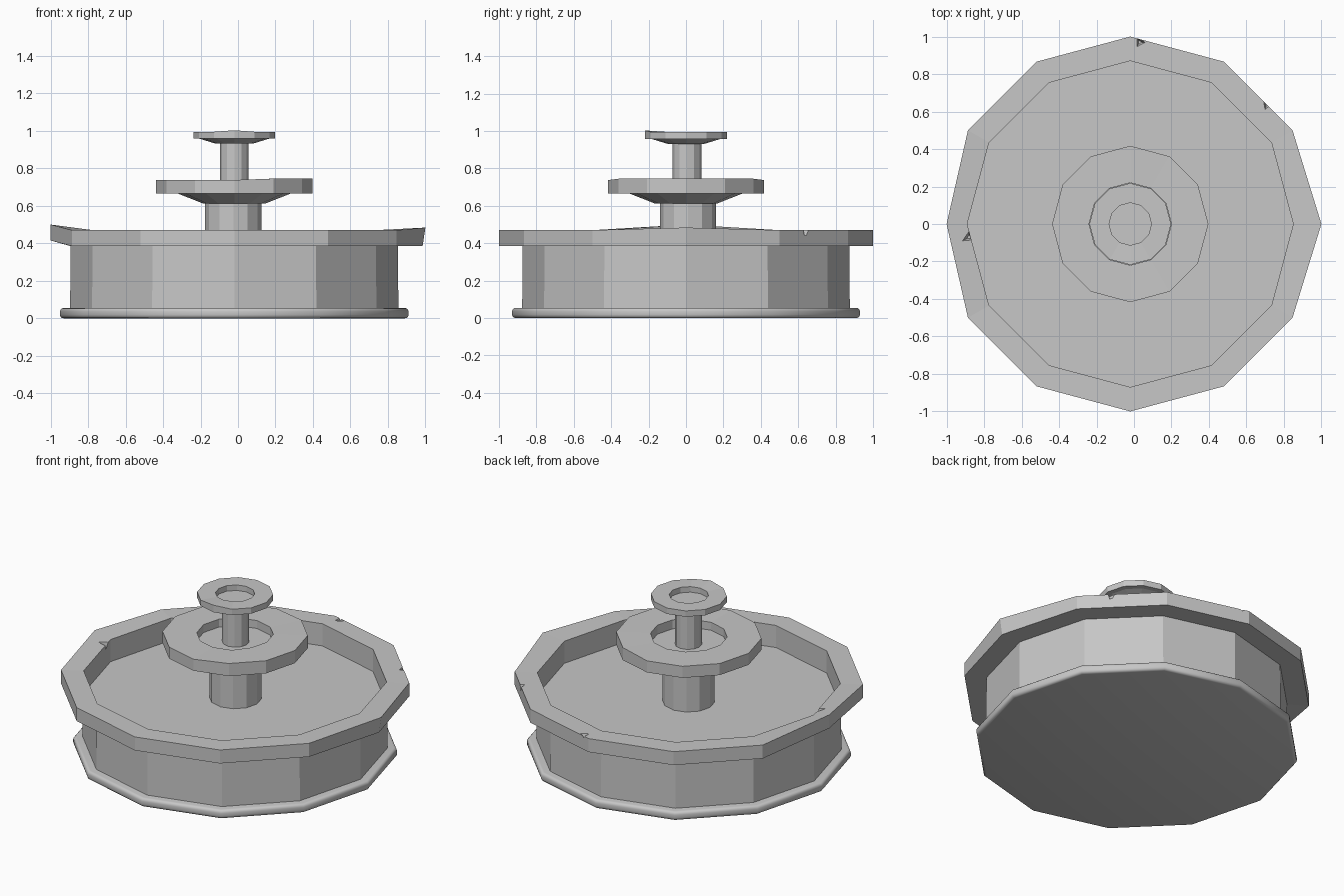
import bpy
import bmesh
import math
from mathutils import Vector

SIDES = 12
CENTRE = Vector((-0.02, 0.0, 0.0))

cube = bpy.data.objects.get("Cube")
if cube:
    bpy.data.objects.remove(cube, do_unlink=True)

stone = bpy.data.materials.new("grey stone")
stone.use_nodes = True
stone.diffuse_color = (0.57, 0.57, 0.57, 1)
bsdf = stone.node_tree.nodes["Principled BSDF"]
bsdf.inputs["Base Color"].default_value = (0.57, 0.57, 0.57, 1)
bsdf.inputs["Roughness"].default_value = 0.8


def make_object(name, bm):
    mesh = bpy.data.meshes.new(name)
    bm.to_mesh(mesh)
    bm.free()
    mesh.materials.append(stone)
    obj = bpy.data.objects.new(name, mesh)
    bpy.context.collection.objects.link(obj)
    return obj


def lathe(name, profile, shift=(0, 0, 0), adjust=None):
    """Turn a (radius, height) profile, bottom to top, into a closed solid."""
    bm = bmesh.new()
    rings = []
    for r, z in profile:
        ring = []
        for i in range(SIDES):
            a = math.tau * i / SIDES
            ring.append(bm.verts.new(
                Vector((r * math.cos(a), r * math.sin(a), z)) + CENTRE + Vector(shift)))
        rings.append(ring)
    for low, high in zip(rings, rings[1:]):
        for i in range(SIDES):
            j = (i + 1) % SIDES
            bm.faces.new((low[i], low[j], high[j], high[i]))
    bm.faces.new(rings[0][::-1])
    bm.faces.new(rings[-1])
    if adjust:
        for v in bm.verts:
            adjust(v)
    bmesh.ops.recalc_face_normals(bm, faces=bm.faces)
    return make_object(name, bm)


def warp_rim(v):
    # worn corners on the left and right of the basin rim
    if v.co.z > 0.36 and v.co.x < -0.95:
        v.co.x += 0.02
        v.co.z += 0.03
    elif v.co.z > 0.36 and v.co.x > 0.95:
        v.co.x += 0.02 if v.co.z > 0.45 else 0.005
        v.co.z += 0.014 if v.co.z > 0.45 else 0


def warp_bowl(v):
    # slight lift toward the right
    if v.co.z > 0.73 and v.co.x > 0.15:
        v.co.z += 0.007


def warp_top(v):
    # slight lift at the front of the outer lip
    if v.co.z > 0.98 and v.co.y < -0.2:
        v.co.z += 0.008


# rounded base slab
base = lathe("base_slab", [(0.93, 0.0), (0.93, 0.055)])
bevel = base.modifiers.new("rounded edge", "BEVEL")
bevel.width = 0.018
bevel.segments = 3
bpy.context.view_layer.objects.active = base
base.select_set(True)
bpy.ops.object.modifier_apply(modifier=bevel.name)
bpy.ops.object.shade_smooth_by_angle(angle=math.radians(40))

# large basin: drum wall, overhanging rim and sunken floor
basin = lathe("basin", [(0.876, 0.045), (0.873, 0.385), (1.0, 0.385), (1.0, 0.47),
                        (0.87, 0.47), (0.87, 0.33)], adjust=warp_rim)

# lower column, middle bowl, upper column and top bowl
lathe("lower_column", [(0.15, 0.32), (0.15, 0.62)], (-0.005, 0.01, 0))
lathe("middle_bowl", [(0.165, 0.612), (0.3, 0.665), (0.417, 0.665), (0.417, 0.738),
                      (0.22, 0.738), (0.22, 0.688)], adjust=warp_bowl)
lathe("upper_column", [(0.077, 0.68), (0.077, 0.95)], (0, 0.005, 0))
lathe("top_bowl", [(0.1, 0.932), (0.185, 0.958), (0.218, 0.958), (0.218, 0.995),
                   (0.113, 0.995), (0.113, 0.96)], adjust=warp_top)

# small chips knocked out of the basin rim
for x, y, size, turn in [(0.03, 0.97, 0.042, 0.5), (0.71, 0.64, 0.045, 0.7),
                         (-0.88, -0.07, 0.045, 0.0)]:
    bm = bmesh.new()
    bmesh.ops.create_cone(bm, cap_ends=True, segments=3, radius1=size * 0.3,
                          radius2=size, depth=0.05)
    cutter = make_object("chip_cutter", bm)
    cutter.location = (x, y, 0.467)
    cutter.rotation_euler.z = turn
    cutter.hide_render = True
    cut = basin.modifiers.new("chip", "BOOLEAN")
    cut.operation = "DIFFERENCE"
    cut.solver = "EXACT"
    cut.object = cutter
    bpy.context.view_layer.update()
    bpy.context.view_layer.objects.active = basin
    bpy.ops.object.modifier_apply(modifier=cut.name)
    bpy.data.objects.remove(cutter, do_unlink=True)
